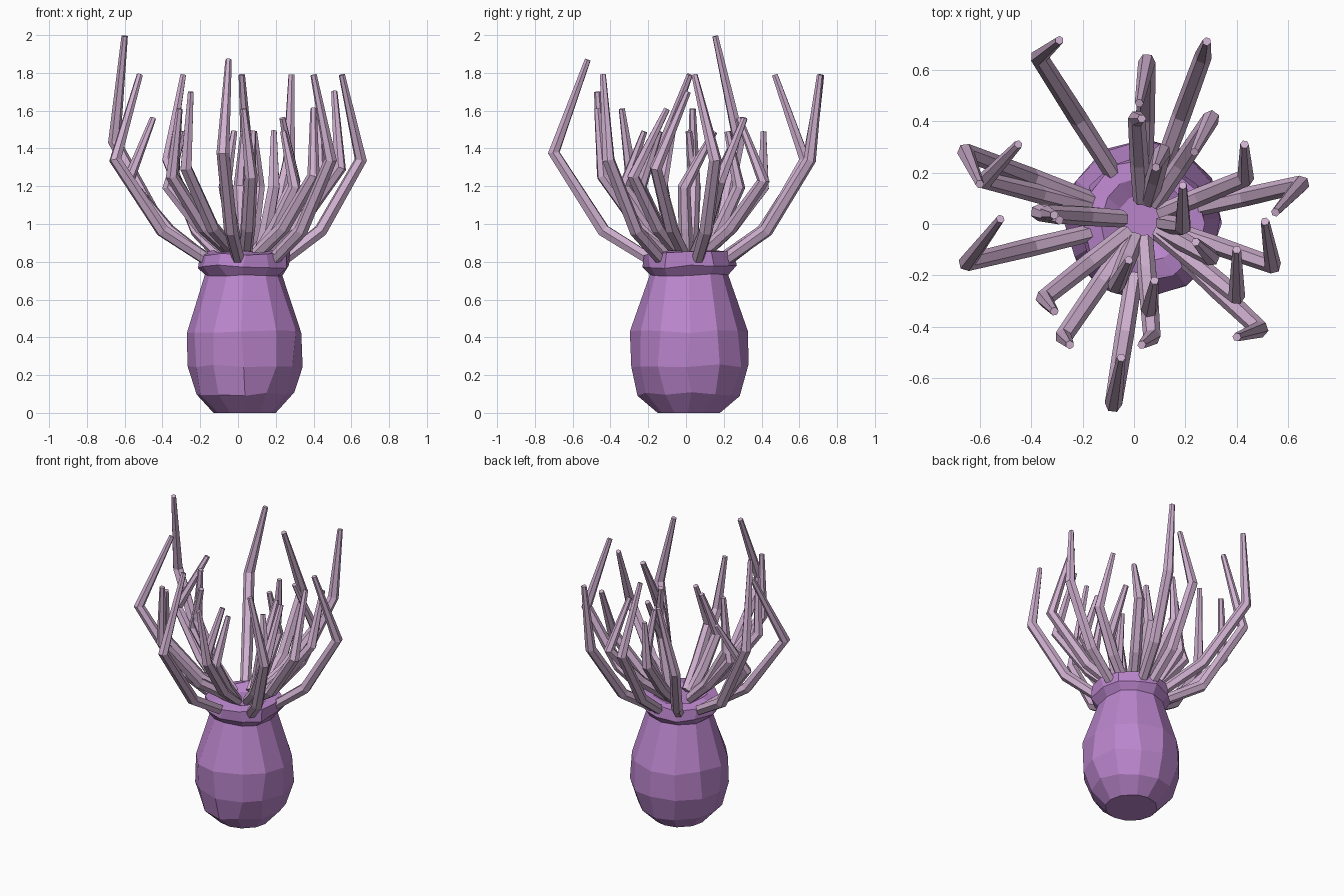
import bpy, bmesh, math, random
from mathutils import Vector

if "Cube" in bpy.data.objects:
    bpy.data.objects.remove(bpy.data.objects["Cube"])

random.seed(4)


def material(name, rgb):
    m = bpy.data.materials.new(name)
    m.diffuse_color = (*rgb, 1)
    m.use_nodes = True
    m.node_tree.nodes["Principled BSDF"].inputs["Base Color"].default_value = m.diffuse_color
    return m


purple = material("body purple", (0.49, 0.235, 0.60))
pink = material("tentacle pale pink", (0.63, 0.44, 0.63))
CENTRE = Vector((0.035, 0.015))


def loft(name, rings, mat):
    """Skin a list of equal-sized rings and cap both ends."""
    bm = bmesh.new()
    loops = [[bm.verts.new(p) for p in r] for r in rings]
    n = len(loops[0])
    for a, b in zip(loops, loops[1:]):
        for i in range(n):
            j = (i + 1) % n
            bm.faces.new((a[i], a[j], b[j], b[i]))
    bm.faces.new(loops[0][::-1])
    bm.faces.new(loops[-1])
    bmesh.ops.recalc_face_normals(bm, faces=bm.faces)
    me = bpy.data.meshes.new(name)
    bm.to_mesh(me)
    bm.free()
    me.materials.append(mat)
    ob = bpy.data.objects.new(name, me)
    bpy.context.collection.objects.link(ob)
    return ob


# Body: faceted vase with a flared collar and shallow mouth (radius, z, jitter)
profile = [(.165, 0, 0), (.262, .10, .012), (.308, .25, .008),
           (.306, .43, .008), (.205, .73, .006), (.245, .775, .012),
           (.238, .845, .012), (.17, .855, .008), (.10, .82, 0)]
SIDES = 12
rings = []
for r, z, jit in profile:
    ring = []
    for i in range(SIDES):
        a = 2 * math.pi * i / SIDES + random.uniform(-.06, .06)
        rr = r + random.uniform(-jit, jit)
        ring.append((CENTRE.x + rr * math.cos(a), CENTRE.y + rr * math.sin(a),
                     z + random.uniform(-jit, jit)))
    rings.append(ring)
loft("body", rings, purple)


def tentacle(name, kx, ky, tx, ty, height):
    """Bent, tapering six-sided arm; long arms root at the rim, short ones inside."""
    knee = Vector((kx, ky))
    outer = knee.length > 0.6
    base = CENTRE + (knee - CENTRE).normalized() * (0.22 if outer else 0.08)
    mid = base.lerp(knee, 0.47)
    pts = [Vector((*base, 0.82 if outer else 0.84)),
           Vector((*mid, 0.965 if outer else 0.98)),
           Vector((kx, ky, 0.48 + 0.48 * height)),
           Vector((tx, ty, height))]
    dirs = [(q - p).normalized() for p, q in zip(pts, pts[1:])]
    tans = [dirs[0], dirs[0] + dirs[1], dirs[1] + dirs[2], dirs[2]]
    side = Vector((-ky, kx, 0))
    rings = []
    for p, t, r in zip(pts, tans, (.034, .037, .034, .017)):
        t = t.normalized()
        u = (side - t * side.dot(t)).normalized()
        v = t.cross(u)
        rings.append([p + r * (math.cos(s * math.pi / 3) * u + math.sin(s * math.pi / 3) * v)
                      for s in range(6)])
    loft(name, rings, pink)


# Tentacles grouped by tip height: knee x, y then tip x, y
tiers = {
    1.995: [(-.655, .28, -.60, .155)],
    1.87: [(-.08, -.70, -.05, -.52)],
    1.79: [(-.37, .65, -.29, .715), (.27, .655, .283, .71), (.05, .63, .02, .47),
           (.65, .155, .55, .045), (.49, -.41, .40, -.44), (-.65, -.15, -.52, .02)],
    1.70: [(.54, -.16, .51, .01), (-.275, -.44, -.25, -.47)],
    1.61: [(.40, -.28, .40, -.10), (.07, -.44, .03, -.47), (-.35, -.29, -.31, -.34),
           (-.34, .04, -.31, .035)],
    1.56: [(.30, .41, .235, .28), (.435, .18, .43, .31), (-.58, .17, -.45, .31)],
    1.49: [(.01, .41, .03, .41), (.30, -.13, .24, -.07), (.06, -.33, .08, -.22),
           (-.07, -.24, -.02, -.14), (-.37, .045, -.29, .015), (.19, -.01, .19, .15),
           (.11, .28, .085, .22)],
}
count = 0
for height, arms in tiers.items():
    for arm in arms:
        count += 1
        tentacle(f"tentacle_{count:02d}", *arm, height)
